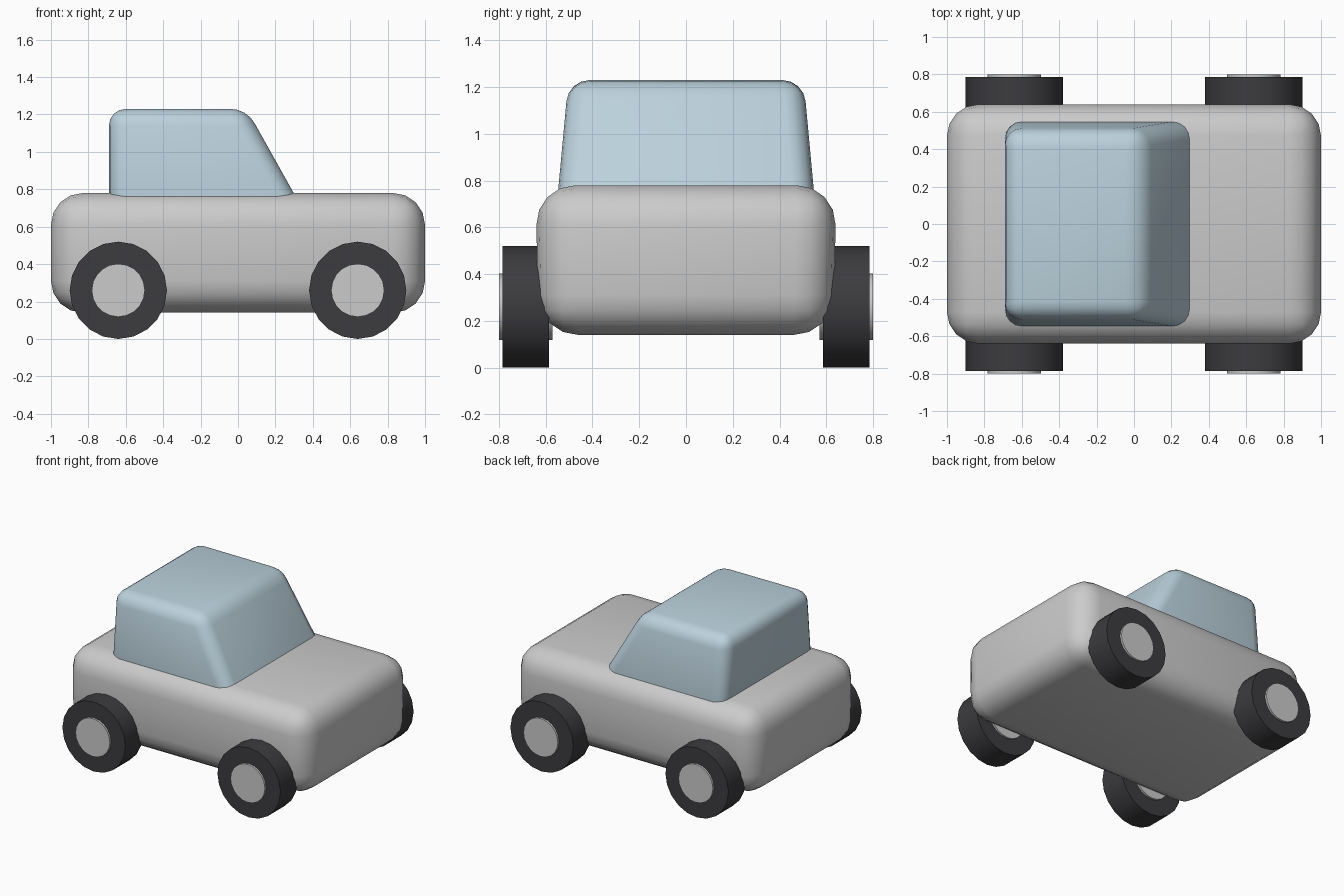
import bpy, bmesh, math

if "Cube" in bpy.data.objects:
    bpy.data.objects.remove(bpy.data.objects["Cube"])


def material(name, rgb):
    m = bpy.data.materials.new(name)
    m.diffuse_color = (*rgb, 1)
    m.use_nodes = True
    m.node_tree.nodes["Principled BSDF"].inputs["Base Color"].default_value = m.diffuse_color
    return m


glass = material("pale_blue", (0.50, 0.64, 0.72))
rubber = material("dark_rubber", (0.045, 0.045, 0.05))
metal = material("light_metal", (0.55, 0.55, 0.58))


def smooth(ob, angle=40):
    bpy.ops.object.select_all(action='DESELECT')
    ob.select_set(True)
    bpy.context.view_layer.objects.active = ob
    bpy.ops.object.shade_smooth_by_angle(angle=math.radians(angle))


def rounded_block(name, bottom, top, z0, z1, bevel, mat=None):
    """Six-sided block; bottom/top = (x_min, x_max, half_width)."""
    bm = bmesh.new()
    bmesh.ops.create_cube(bm, size=2)
    for v in bm.verts:
        x_min, x_max, half = top if v.co.z > 0 else bottom
        v.co = (x_max if v.co.x > 0 else x_min,
                math.copysign(half, v.co.y),
                z1 if v.co.z > 0 else z0)
    bmesh.ops.bevel(bm, geom=bm.edges[:], offset=bevel, segments=4,
                    profile=0.5, affect='EDGES', clamp_overlap=True)
    bmesh.ops.recalc_face_normals(bm, faces=bm.faces[:])
    me = bpy.data.meshes.new(name)
    bm.to_mesh(me)
    bm.free()
    ob = bpy.data.objects.new(name, me)
    bpy.context.collection.objects.link(ob)
    if mat:
        me.materials.append(mat)
    smooth(ob)


def disc(name, x, y, radius, width, mat):
    bpy.ops.mesh.primitive_cylinder_add(
        vertices=20, radius=radius, depth=width,
        location=(x, y, 0.26), rotation=(math.pi / 2, 0, 0))
    ob = bpy.context.object
    ob.name = name
    ob.data.materials.append(mat)
    smooth(ob)


# Body, slightly narrower at the bottom
rounded_block("body", (-1, 1, 0.631), (-1, 1, 0.643), 0.14, 0.78, 0.17)

# Cabin with sloped windscreen, sunk into the body
rounded_block("cabin", (-0.69, 0.365, 0.556), (-0.69, 0.046, 0.503),
              0.66, 1.23, 0.09, glass)

# Four wheels, each a tyre with a hub running through it
for end, x in (("rear", -0.64), ("front", 0.64)):
    for side, s in (("right", -1), ("left", 1)):
        disc(f"{end}_{side}_tyre", x, s * 0.685, 0.26, 0.20, rubber)
        disc(f"{end}_{side}_hub", x, s * 0.685, 0.142, 0.23, metal)
